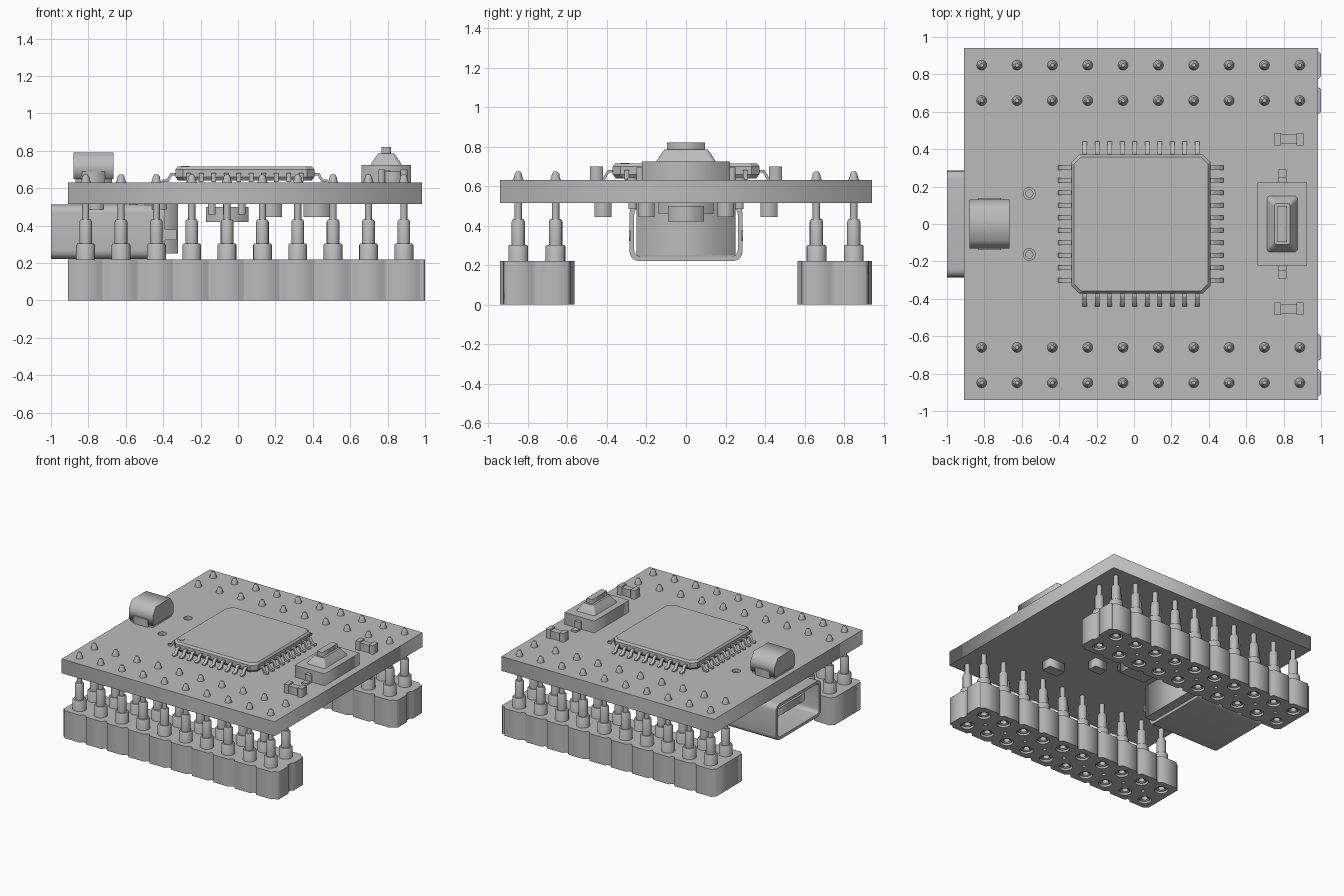
import bpy, bmesh
from math import sin, cos, pi, radians
from mathutils import Matrix

cube = bpy.data.objects.get("Cube")
if cube:
    bpy.data.objects.remove(cube, do_unlink=True)

grey = bpy.data.materials.new("light_grey")
grey.use_nodes = True
grey.diffuse_color = (0.5, 0.5, 0.5, 1)
grey.node_tree.nodes["Principled BSDF"].inputs["Base Color"].default_value = (0.5, 0.5, 0.5, 1)

AXES = {"X": Matrix(((0, 0, 1), (1, 0, 0), (0, 1, 0))),
        "Y": Matrix(((1, 0, 0), (0, 0, -1), (0, 1, 0))),
        "Z": Matrix.Identity(3)}


def add_object(name, mesh, loc=(0, 0, 0)):
    obj = bpy.data.objects.new(name, mesh)
    bpy.context.collection.objects.link(obj)
    obj.location = loc
    if not mesh.materials:
        mesh.materials.append(grey)
    return obj


def smooth(obj, angle=35):
    bpy.ops.object.select_all(action='DESELECT')
    obj.select_set(True)
    bpy.context.view_layer.objects.active = obj
    bpy.ops.object.shade_smooth_by_angle(angle=radians(angle))


def prism(name, loops, lo, hi, axis="Z"):
    """Extrude an outline; further loops become holes."""
    curve = bpy.data.curves.new(name, 'CURVE')
    curve.dimensions = '2D'
    curve.fill_mode = 'BOTH'
    curve.extrude = (hi - lo) / 2
    for loop in loops:
        spline = curve.splines.new('POLY')
        spline.points.add(len(loop) - 1)
        for point, (u, v) in zip(spline.points, loop):
            point.co = (u, v, 0, 1)
        spline.use_cyclic_u = True
    temp = bpy.data.objects.new(name + "_outline", curve)
    bpy.context.collection.objects.link(temp)
    bpy.context.view_layer.update()
    mesh = bpy.data.meshes.new_from_object(temp.evaluated_get(bpy.context.evaluated_depsgraph_get()))
    bpy.data.objects.remove(temp)
    mesh.transform(AXES[axis].to_4x4() @ Matrix.Translation((0, 0, (lo + hi) / 2)))
    bm = bmesh.new()
    bm.from_mesh(mesh)
    bmesh.ops.remove_doubles(bm, verts=bm.verts, dist=0.0001)
    bmesh.ops.recalc_face_normals(bm, faces=bm.faces)
    bm.to_mesh(mesh)
    bm.free()
    mesh.materials.clear()
    return add_object(name, mesh)


def circle(x, y, r, n=20):
    return [(x + r * cos(2 * pi * i / n), y + r * sin(2 * pi * i / n)) for i in range(n)]


def rect(x0, x1, y0, y1):
    return [(x0, y0), (x1, y0), (x1, y1), (x0, y1)]


def rounded(x0, x1, y0, y1, r, n=5):
    corners = ((x1 - r, y1 - r, 0), (x0 + r, y1 - r, 1), (x0 + r, y0 + r, 2), (x1 - r, y0 + r, 3))
    return [(cx + r * cos(pi / 2 * (q + i / n)), cy + r * sin(pi / 2 * (q + i / n)))
            for cx, cy, q in corners for i in range(n + 1)]


def box(name, x, y, z):
    return prism(name, [rect(*x, *y)], *z)


def loft(name, sections):
    """Stack of (outline, height) sections, capped at both ends."""
    bm = bmesh.new()
    rings = [[bm.verts.new((x, y, z)) for x, y in outline] for outline, z in sections]
    for a, b in zip(rings, rings[1:]):
        for i in range(len(a)):
            j = (i + 1) % len(a)
            bm.faces.new((a[i], a[j], b[j], b[i]))
    bm.faces.new(rings[0][::-1])
    bm.faces.new(rings[-1])
    bmesh.ops.recalc_face_normals(bm, faces=bm.faces)
    mesh = bpy.data.meshes.new(name)
    bm.to_mesh(mesh)
    bm.free()
    return add_object(name, mesh)


PITCH = 0.189
PIN_X = [0.036 + (i - 4.5) * PITCH for i in range(10)]
PIN_Y = (0.66, 0.849)
LEFT, RIGHT = -0.909, 0.983

# Circuit board with two peg holes
holes = [circle(-0.56, s * 0.163, 0.032) for s in (-1, 1)]
prism("circuit_board", [rect(LEFT, RIGHT, -0.94, 0.94)] + holes, 0.515, 0.63)
for s in (-1, 1):
    smooth(prism("locating_peg", [circle(-0.56, s * 0.163, 0.022)], 0.45, 0.61))

# Socket strips: notched outline between cells, tabs at the right end
for s in (-1, 1):
    near, far = [], []
    for x in PIN_X:
        for dx, depth in ((-0.094, 0.022), (-0.086, 0.022), (-0.068, 0), (0.068, 0), (0.086, 0.022), (0.094, 0.022)):
            near.append((x + dx, 0.565 + depth))
            far.append((x + dx, 0.94 - depth))
    tabs = []
    for y in PIN_Y:
        tabs += [(RIGHT, y - 0.075), (1.0, y - 0.06), (1.0, y + 0.06), (RIGHT, y + 0.075)]
    outline = [(x, s * y) for x, y in near + tabs + far[::-1]]
    bores = [circle(x, s * y, 0.05) for x in PIN_X for y in PIN_Y]
    bores += [circle(x + PITCH / 2, s * sum(PIN_Y) / 2, 0.014, 10) for x in PIN_X[:-1]]
    prism("socket_strip", [outline] + bores, 0, 0.22)

# Stepped pins, all sharing one lathed mesh
profile = [(0.018, 0.1), (0.024, 0.015), (0.036, 0.008), (0.046, 0.015), (0.0505, 0.03), (0.0505, 0.295),
           (0.045, 0.303), (0.034, 0.303), (0.034, 0.42), (0.027, 0.433), (0.019, 0.433),
           (0.019, 0.515), (0.027, 0.517), (0.027, 0.632), (0.021, 0.645), (0.019, 0.66), (0.010, 0.674)]
pin = loft("pin", [(circle(0, 0, r, 16), z) for r, z in profile])
smooth(pin)
spots = [(x, s * y) for x in PIN_X for y in PIN_Y for s in (-1, 1)]
pin.location = (*spots[0], 0)
for x, y in spots[1:]:
    add_object("pin", pin.data, (x, y, 0))

# Main chip: square body with cut corners
CX, HALF = 0.037, 0.371


def cut_square(h, c=0.04):
    return [(CX + x, y) for x, y in ((c - h, -h), (h - c, -h), (h, c - h), (h, h - c),
                                     (h - c, h), (c - h, h), (-h, h - c), (-h, c - h))]


loft("chip_body", [(cut_square(HALF - 0.015), 0.64), (cut_square(HALF), 0.66),
                   (cut_square(HALF), 0.70), (cut_square(HALF - 0.012), 0.715)])
smooth(prism("chip_corner_dot", [circle(-0.283, -0.309, 0.023)], 0.71, 0.718))

# Gull-wing chip legs on four sides
leg_shape = [(0.35, 0.668), (0.39, 0.668), (0.41, 0.632), (0.442, 0.632), (0.442, 0.645),
             (0.417, 0.647), (0.397, 0.682), (0.35, 0.682)]
leg = prism("chip_leg", [leg_shape], -0.012, 0.012, "Y")
for side in range(4):
    for i in range(10):
        off = (i - 4.5) * 0.0667
        a = side * pi / 2
        obj = leg if side == i == 0 else add_object("chip_leg", leg.data)
        obj.rotation_euler.z = a
        obj.location = (CX - off * sin(a), off * cos(a), 0)

# Push button with raised plunger and two leads
box("button_base", (0.66, 0.925), (-0.222, 0.222), (0.63, 0.725))
loft("button_collar", [(rounded(0.71, 0.875, -0.15, 0.15, 0.02), 0.725),
                       (rounded(0.725, 0.86, -0.135, 0.135, 0.02), 0.75),
                       (rounded(0.75, 0.835, -0.11, 0.11, 0.015), 0.785)])
box("button_plunger", (0.768, 0.818), (-0.095, 0.095), (0.78, 0.82))
for s in (-1, 1):
    y0, y1 = sorted((s * 0.215, s * 0.25))
    box("button_lead", (0.772, 0.815), (y0, y1), (0.63, 0.695))
    y0, y1 = sorted((s * 0.25, s * 0.295))
    box("button_foot", (0.772, 0.815), (y0, y1), (0.63, 0.645))

# Small surface parts: narrow body with two end caps
for s in (-1, 1):
    y = s * 0.453
    box("resistor_body", (0.775, 0.88), (y - 0.025, y + 0.025), (0.63, 0.69))
    for x in (0.75, 0.87):
        box("resistor_cap", (x, x + 0.035), (y - 0.034, y + 0.034), (0.63, 0.70))

# Capacitor with sloping shoulders and a folded terminal at each end
shoulder = [(-0.13, 0.65), (0.13, 0.65), (0.13, 0.73), (0.09, 0.79), (-0.09, 0.79), (-0.13, 0.73)]
prism("capacitor_body", [shoulder], -0.88, -0.665, "X")
box("capacitor_base", (-0.87, -0.675), (-0.12, 0.12), (0.63, 0.655))
for s in (-1, 1):
    y0, y1 = sorted((s * 0.12, s * 0.138))
    box("capacitor_terminal", (-0.835, -0.71), (y0, y1), (0.63, 0.69))

# Connector under the board: hollow shell, tongue, rear block
shell = prism("connector_shell", [rounded(-0.285, 0.285, 0.222, 0.512, 0.045),
                                  rounded(-0.262, 0.262, 0.245, 0.489, 0.03)], -1.0, -0.39, "X")
smooth(shell)
box("connector_tongue", (-0.93, -0.45), (-0.18, 0.18), (0.36, 0.42))
box("connector_rear", (-0.5, -0.32), (-0.25, 0.25), (0.25, 0.515))
for i in range(5):
    y = (i - 2) * 0.07
    box("connector_contact", (-0.92, -0.5), (y - 0.012, y + 0.012), (0.35, 0.362))
for s in (-1, 1):
    y0, y1 = sorted((s * 0.25, s * 0.29))
    for x in (-0.80, -0.46):
        box("connector_tab", (x, x + 0.08), (y0, y1), (0.485, 0.515))
    clip = [(-0.33, 0.322), (-0.33, 0.378), (-0.53, 0.378), (-0.555, 0.35), (-0.53, 0.322)]
    prism("connector_clip", [clip], -s * 0.285 - 0.004, -s * 0.285 + 0.004, "Y")

# Components on the underside
for x, y, w, d in ((0.42, 0.42, 0.07, 0.043), (0.42, -0.42, 0.07, 0.043), (0.42, 0.2, 0.065, 0.04),
                   (0.18, 0.2, 0.055, 0.04), (0.18, -0.2, 0.055, 0.04)):
    box("underside_part", (x - w, x + w), (y - d, y + d), (0.445, 0.517))
box("underside_chip", (-0.17, 0.055), (-0.09, 0.09), (0.42, 0.50))
for x in (-0.14, -0.06, 0.02):
    box("underside_chip_leg", (x - 0.02, x + 0.02), (-0.14, 0.14), (0.46, 0.515))
